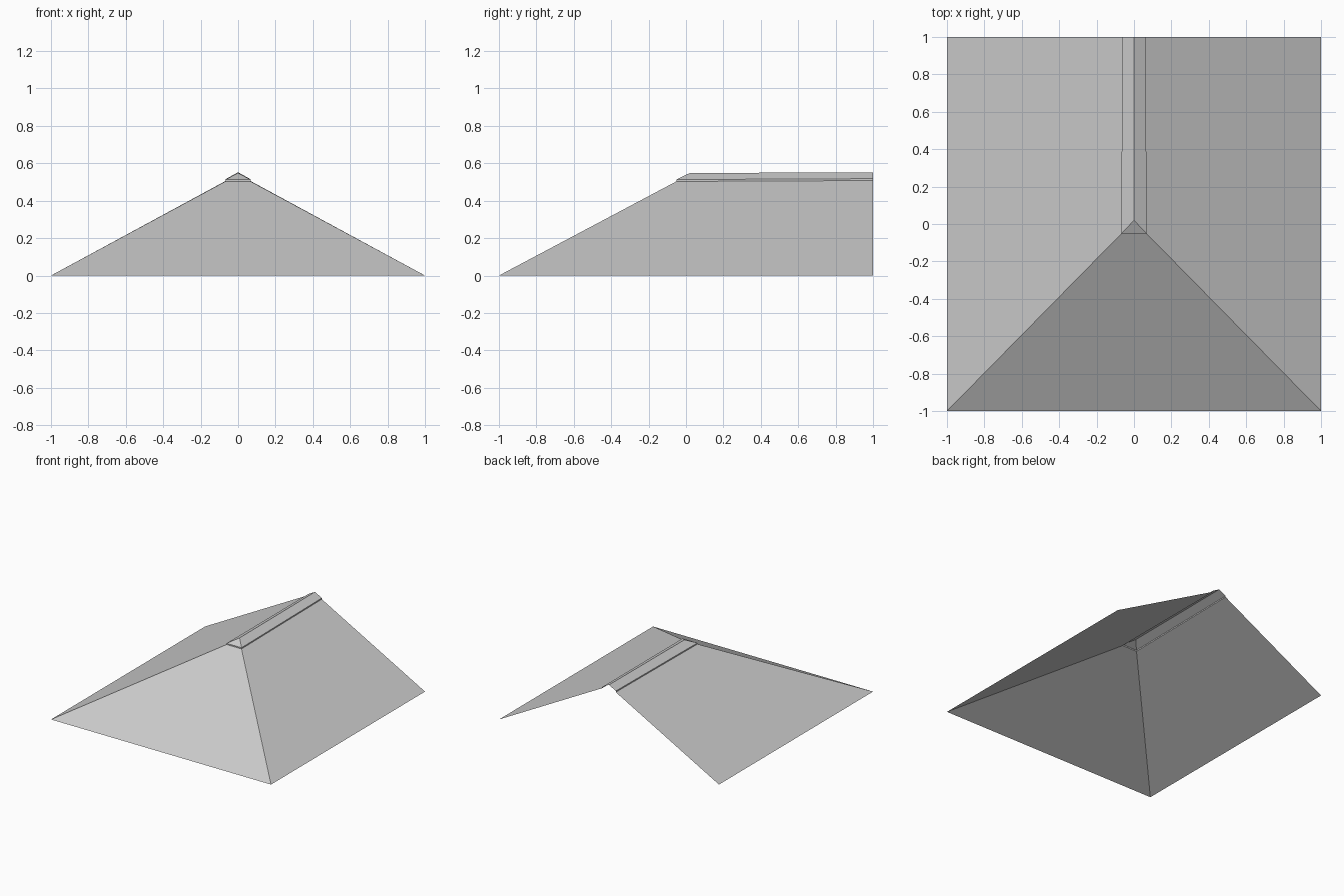
import bpy
import bmesh

cube = bpy.data.objects.get("Cube")
if cube:
    bpy.data.objects.remove(cube, do_unlink=True)

grey = bpy.data.materials.new("roof grey")
grey.use_nodes = True
grey.diffuse_color = (0.6, 0.6, 0.6, 1)
grey.node_tree.nodes["Principled BSDF"].inputs["Base Color"].default_value = (0.6, 0.6, 0.6, 1)


def hipped_shell(name, rings):
    """Loft three-sided rings, open at the back.
    Each ring is (half width at front, half width at back, front y, front z, back z)."""
    bm = bmesh.new()
    loops = []
    for front_w, back_w, y, front_z, back_z in rings:
        loops.append([bm.verts.new(p) for p in (
            (-back_w, 1, back_z), (-front_w, y, front_z),
            (front_w, y, front_z), (back_w, 1, back_z))])
    for low, high in zip(loops, loops[1:]):
        for i in range(3):
            bm.faces.new((low[i], low[i + 1], high[i + 1], high[i]))
    # Rings of zero width close into a ridge line
    bmesh.ops.remove_doubles(bm, verts=bm.verts, dist=0.0001)
    mesh = bpy.data.meshes.new(name)
    bm.to_mesh(mesh)
    bm.free()
    mesh.materials.append(grey)
    obj = bpy.data.objects.new(name, mesh)
    bpy.context.collection.objects.link(obj)
    return obj


# Main slopes: two sides and the front hip
eave = (1, 1, -1, 0, 0)
cap_foot = (0.068, 0.062, -0.052, 0.503, 0.508)
hipped_shell("roof_slopes", [eave, cap_foot])

# Ridge cap: short upright rim, then its own small hipped top
cap_rim = (0.068, 0.062, -0.052, 0.513, 0.518)
ridge = (0, 0, 0.02, 0.548, 0.552)
hipped_shell("ridge_cap", [cap_foot, cap_rim, ridge])
